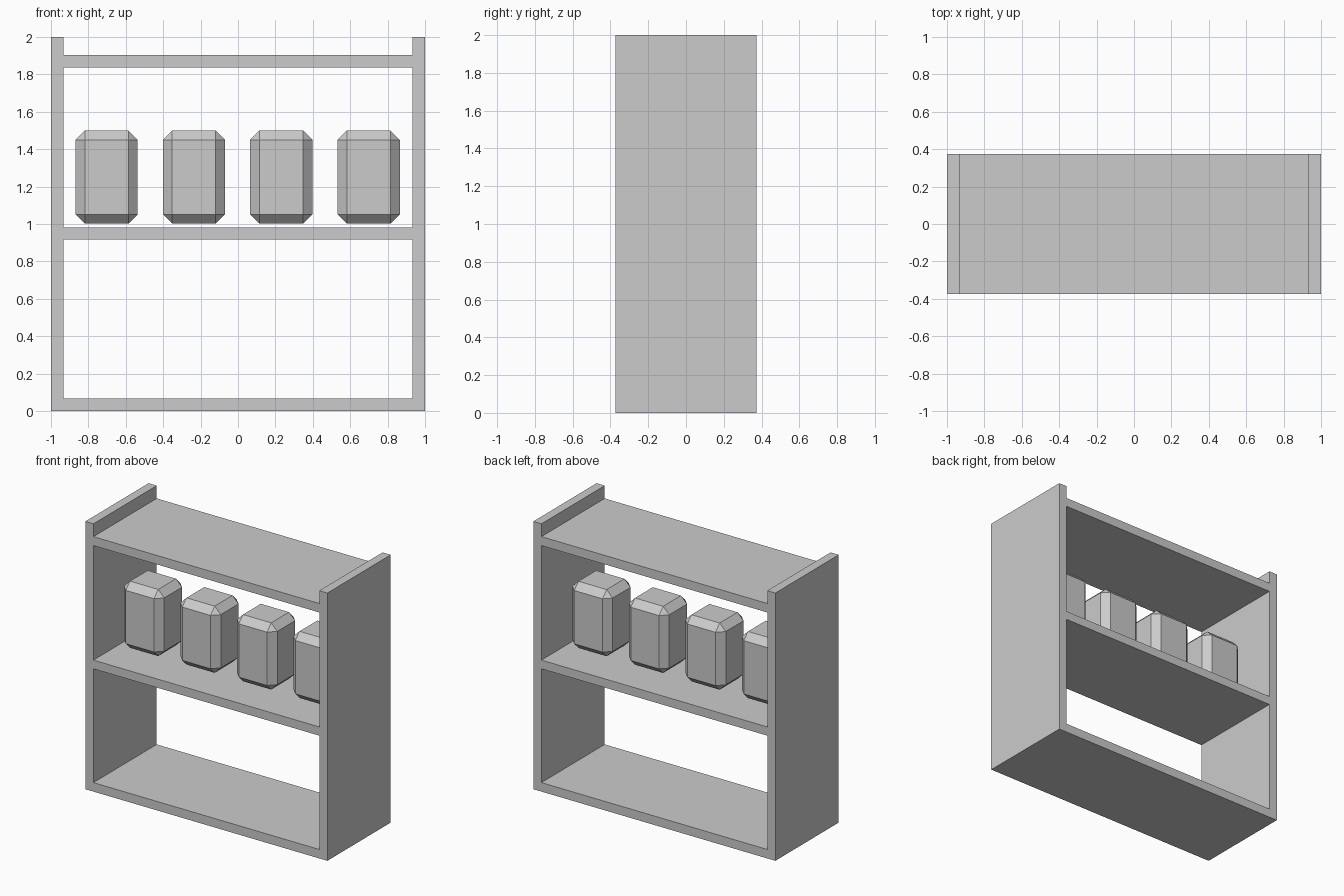
import bpy, bmesh
from mathutils import Vector

if "Cube" in bpy.data.objects:
    bpy.data.objects.remove(bpy.data.objects["Cube"])

grey = bpy.data.materials.new("plain_grey")
grey.diffuse_color = (0.6, 0.6, 0.6, 1)
grey.use_nodes = True
grey.node_tree.nodes["Principled BSDF"].inputs["Base Color"].default_value = grey.diffuse_color


def add_object(name, bm):
    bmesh.ops.recalc_face_normals(bm, faces=bm.faces)
    mesh = bpy.data.meshes.new(name)
    bm.to_mesh(mesh)
    bm.free()
    mesh.materials.append(grey)
    obj = bpy.data.objects.new(name, mesh)
    bpy.context.collection.objects.link(obj)
    return obj


# Shelf frame: a lattice of cells with three openings, extruded through the depth
DEPTH = 0.747
xs = [-1, -0.933, 0.933, 1]
zs = [0, 0.067, 0.917, 0.982, 1.837, 1.904, 2]
openings = {(1, 1), (1, 3), (1, 5)}
bm = bmesh.new()
for i in range(len(xs) - 1):
    for k in range(len(zs) - 1):
        if (i, k) not in openings:
            corners = [(xs[i], zs[k]), (xs[i + 1], zs[k]),
                       (xs[i + 1], zs[k + 1]), (xs[i], zs[k + 1])]
            bm.faces.new([bm.verts.new((x, -DEPTH / 2, z)) for x, z in corners])
bmesh.ops.remove_doubles(bm, verts=bm.verts, dist=1e-4)
front = bm.faces[:]
extruded = bmesh.ops.extrude_face_region(bm, geom=front, use_keep_orig=True)
bmesh.ops.translate(bm, vec=(0, DEPTH, 0),
                    verts=[v for v in extruded["geom"] if isinstance(v, bmesh.types.BMVert)])
add_object("shelf_frame", bm)

# Four chamfered jars standing just above the middle board
JAR = Vector((0.333, 0.31, 0.498))
for n in range(4):
    bm = bmesh.new()
    bmesh.ops.create_cube(bm, size=1)
    bmesh.ops.scale(bm, vec=JAR, verts=bm.verts)
    bmesh.ops.bevel(bm, geom=bm.edges[:], offset=0.05, segments=1,
                    affect='EDGES', profile=0.5)
    jar = add_object(f"jar_{n + 1}", bm)
    jar.location = ((n - 1.5) * 0.467 - 0.002, 0, 1.251)
